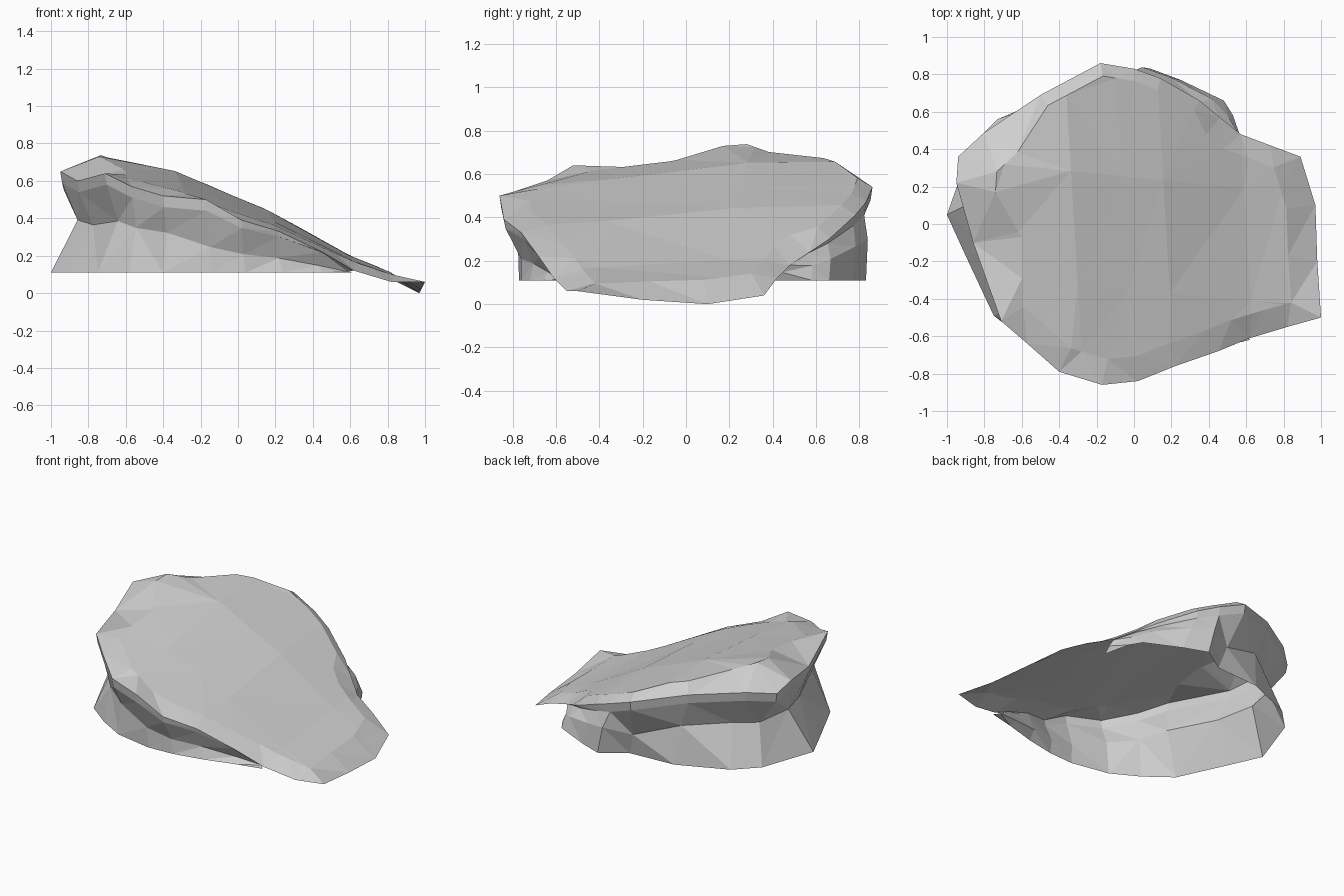
import bpy
import bmesh
from mathutils import Vector

cube = bpy.data.objects.get("Cube")
if cube:
    bpy.data.objects.remove(cube, do_unlink=True)

stone = bpy.data.materials.new("grey stone")
stone.use_nodes = True
grey = (.63, .63, .63, 1)
stone.diffuse_color = grey
stone.node_tree.nodes["Principled BSDF"].inputs["Base Color"].default_value = grey

# Outline, counter-clockwise: slab rim x, y, z and the foot of the wall x, y
walled = [
    (.57, .48, .18, .57, .4),
    (.46, .57, .24, .53, .58),
    (.35, .66, .3, .48, .66),
    (.14, .78, .41, .25, .77),
    (.0, .83, .47, .09, .83),
    (-.18, .86, .54, -.08, .72),
    (-.5, .69, .61, -.4, .7),
    (-.8, .49, .63, -.73, .56),
    (-.94, .36, .61, -.87, .42),
    (-.95, .22, .65, -1, .05),
    (-.86, -.1, .6, -.9, -.17),
    (-.71, -.52, .64, -.75, -.49),
    (-.57, -.64, .57, -.58, -.62),
    (-.4, -.79, .52, -.4, -.72),
    (-.17, -.86, .5, -.14, -.77),
    (.02, -.84, .39, .04, -.76),
    (.22, -.76, .33, .24, -.72),
    (.45, -.68, .22, .45, -.66),
    (.62, -.61, .12, .62, -.62),
]
# Thin tip of the slab, which has no wall under it
tip = [(.82, -.55, .06), (1, -.5, .06), (.98, -.2, .02), (.97, .1, 0), (.89, .36, .04), (.73, .42, .12)]

# Ridge height along x
ridge = [(-1, .63), (-.74, .74), (-.62, .7), (-.32, .65), (-.05, .53),
         (.17, .44), (.6, .2), (.8, .12), (1, .06)]


def ridge_height(x):
    for (x_start, z_start), (x_end, z_end) in zip(ridge, ridge[1:]):
        if x <= x_end:
            return z_start + (z_end - z_start) * (x - x_start) / (x_end - x_start)
    return ridge[-1][1]


def surface_height(x, y):
    """Height of the sloping top, sinking a little towards the front."""
    return ridge_height(x) * (1 - .17 * max(0, .25 - y))


def shoulder_point(point):
    """Flat point inside the rim: wide bevel at the high end, narrow at the back."""
    if point.x < -.8:
        factor = .78 if point.y > 0 else .7
    else:
        factor = .92 if point.y > .6 else .84
    return Vector((point.x * factor, point.y * factor, 0))


def bridge(bm, outer, inner, closed):
    """Join two matching rings of vertices with quads."""
    count = len(outer)
    for i in range(count if closed else count - 1):
        j = (i + 1) % count
        bm.faces.new((outer[i], outer[j], inner[j], inner[i]))


def add_ring(bm, points):
    return [bm.verts.new(point) for point in points]


def finish(bm, name):
    # Crisp triangular facets
    bmesh.ops.remove_doubles(bm, verts=bm.verts, dist=.0005)
    bmesh.ops.triangulate(bm, faces=bm.faces)
    mesh = bpy.data.meshes.new(name)
    bm.to_mesh(mesh)
    bm.free()
    mesh.materials.append(stone)
    rock = bpy.data.objects.new(name, mesh)
    bpy.context.collection.objects.link(rock)


def lip_bottom(point):
    thickness = min(.06, .25 * max(0, point.z - .22))
    return Vector((point.x * .99, point.y * .99, point.z - thickness))


def waist_point(row):
    """Inset waist of the wall: deepest at the high end, bulging at the back lump."""
    lump = row[0] > -.05 and row[1] > 0
    if lump:
        scale = 1.01
    else:
        scale = .88 if row[0] < -.65 else .95
    x = (row[0] + row[3]) / 2 * scale
    y = (row[1] + row[4]) / 2 * scale
    rise = .52 if lump or row[0] < -.3 else .35
    return Vector((x, y, .11 + (row[2] - .11) * rise))


wall_rim = [Vector(row[:3]) for row in walled]
rim = wall_rim + [Vector(point) for point in tip]

# Slab top, cut into strips across the slope and then raised to its heights
bm = bmesh.new()
shoulder = add_ring(bm, [shoulder_point(point) for point in rim])
rim_verts = add_ring(bm, rim)
top_face = bm.faces.new(shoulder)
bridge(bm, rim_verts, shoulder, True)
geom = [top_face, *top_face.edges, *top_face.verts]
across = Vector((1, .06, 0))
cuts = [(Vector((x, 0, 0)), across) for x, z in ridge[2:-1]]
cuts += [(Vector((0, y, 0)), Vector((.1, 1, 0))) for y in (-.35, .25)]
for place, normal in cuts:
    geom = bmesh.ops.bisect_plane(bm, geom=geom, plane_co=place, plane_no=normal)["geom"]
outline = set(rim_verts)
for vert in bm.verts:
    if vert not in outline:
        vert.co.z = surface_height(vert.co.x, vert.co.y)

# Thin lip below the rim, fading out towards the tip
lip = add_ring(bm, [lip_bottom(point) for point in wall_rim])
bridge(bm, lip, rim_verts[:len(lip)], False)
finish(bm, "rock_slab")

# Undercut wall, open at the bottom and under the tip
bm = bmesh.new()
top = add_ring(bm, [lip_bottom(point) for point in wall_rim])
waist = add_ring(bm, [waist_point(row) for row in walled])
foot = add_ring(bm, [Vector((row[3], row[4], .11)) for row in walled])
bridge(bm, waist, top, False)
bridge(bm, foot, waist, False)
finish(bm, "rock_wall")
